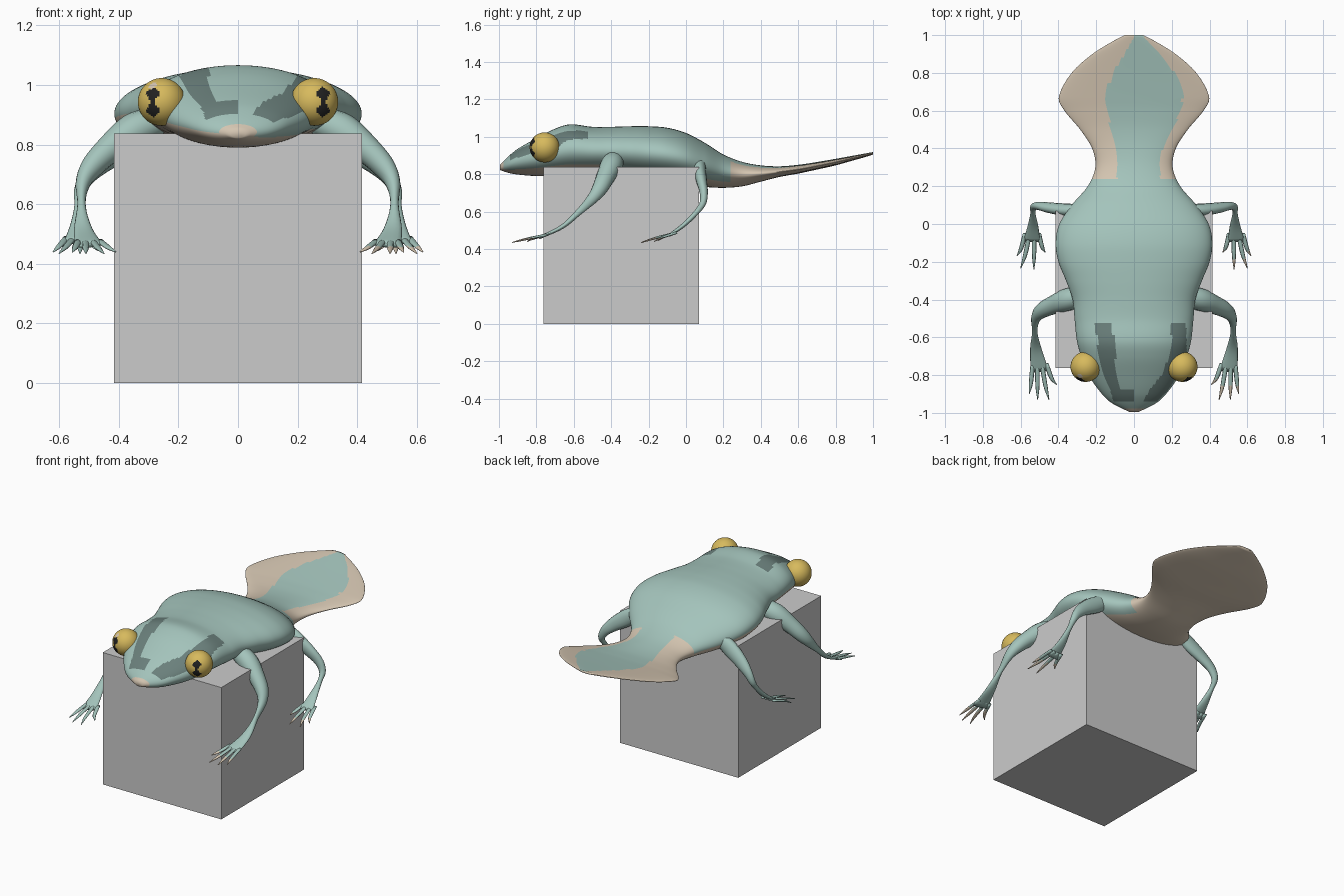
import bpy, bmesh, math
from mathutils import Vector

if "Cube" in bpy.data.objects:
    bpy.data.objects.remove(bpy.data.objects["Cube"])


def material(name, r, g, b):
    m = bpy.data.materials.new(name)
    m.diffuse_color = (r, g, b, 1)
    m.use_nodes = True
    m.node_tree.nodes["Principled BSDF"].inputs["Base Color"].default_value = m.diffuse_color
    return m


TEAL = material("teal skin", 0.37, 0.55, 0.50)
BEIGE = material("beige belly", 0.66, 0.56, 0.44)
DARK = material("dark stripe", 0.145, 0.215, 0.20)
GOLD = material("gold eye", 0.68, 0.49, 0.11)
BLACK = material("black pupil", 0.015, 0.015, 0.015)
GREY = material("grey block", 0.60, 0.60, 0.60)


def finish(name, bm, mats, rule=None):
    """Turn a bmesh into an object and colour its faces by a rule on the centre."""
    bmesh.ops.recalc_face_normals(bm, faces=bm.faces[:])
    for f in bm.faces:
        f.smooth = True
        if rule:
            f.material_index = rule(f.calc_center_median())
    me = bpy.data.meshes.new(name)
    bm.to_mesh(me)
    bm.free()
    for m in mats:
        me.materials.append(m)
    ob = bpy.data.objects.new(name, me)
    bpy.context.collection.objects.link(ob)
    return ob


def interp(rows, t):
    """Smooth interpolation of rows keyed by their first entry."""
    i = 0
    while i < len(rows) - 2 and t > rows[i + 1][0]:
        i += 1
    a, b = rows[i], rows[i + 1]
    p, n = rows[max(i - 1, 0)], rows[min(i + 2, len(rows) - 1)]
    h = b[0] - a[0]
    u = min(max((t - a[0]) / h, 0), 1)
    out = []
    for k in range(1, len(a)):
        m0 = (b[k] - p[k]) / (b[0] - p[0]) * h
        m1 = (n[k] - a[k]) / (n[0] - a[0]) * h
        out.append((2*u**3 - 3*u**2 + 1) * a[k] + (u**3 - 2*u**2 + u) * m0
                   + (3*u**2 - 2*u**3) * b[k] + (u**3 - u**2) * m1)
    return out


def loft(bm, rings):
    loops = [[bm.verts.new(p) for p in ring] for ring in rings]
    n = len(loops[0])
    for a, b in zip(loops, loops[1:]):
        for j in range(n):
            bm.faces.new((a[j], a[(j + 1) % n], b[(j + 1) % n], b[j]))
    bm.faces.new(loops[0])
    bm.faces.new(loops[-1])


# Body and paddle tail: y, half width, top z, bottom z
BODY = [
    (-0.995, 0.025, 0.850, 0.822), (-0.95, 0.115, 0.895, 0.807),
    (-0.90, 0.170, 0.935, 0.798), (-0.80, 0.240, 0.992, 0.790),
    (-0.70, 0.280, 1.043, 0.792), (-0.62, 0.302, 1.066, 0.795),
    (-0.50, 0.315, 1.053, 0.797), (-0.40, 0.325, 1.053, 0.795),
    (-0.30, 0.360, 1.056, 0.785), (-0.20, 0.400, 1.056, 0.770),
    (-0.10, 0.415, 1.048, 0.757), (0.00, 0.395, 1.020, 0.745),
    (0.10, 0.330, 0.968, 0.732), (0.20, 0.245, 0.905, 0.727),
    (0.30, 0.205, 0.866, 0.735), (0.40, 0.222, 0.847, 0.760),
    (0.50, 0.285, 0.842, 0.785), (0.60, 0.368, 0.850, 0.803),
    (0.67, 0.398, 0.860, 0.818), (0.80, 0.330, 0.882, 0.847),
    (0.90, 0.220, 0.900, 0.875), (0.96, 0.125, 0.911, 0.892),
    (1.00, 0.050, 0.918, 0.905)]
# Teal tail stripe: y, left edge, right edge
TAIL = [(0.24, -0.09, 0.14), (0.36, -0.09, 0.135), (0.50, -0.12, 0.20),
        (0.60, -0.145, 0.25), (0.70, -0.145, 0.26), (0.80, -0.115, 0.215),
        (0.90, -0.05, 0.14), (0.99, 0.0, 0.05)]
# Head stripes: y, inner edge, outer edge
LEFT = [(-0.94, 0.0, 0.11), (-0.88, 0.0, 0.125), (-0.879, 0.075, 0.125),
        (-0.75, 0.095, 0.18), (-0.52, 0.115, 0.205)]
RIGHT = [(-0.94, 0.05, 0.12), (-0.88, 0.08, 0.18), (-0.80, 0.145, 0.235),
         (-0.68, 0.195, 0.28), (-0.52, 0.20, 0.275)]


def linear(rows, t):
    for a, b in zip(rows, rows[1:]):
        if t <= b[0]:
            u = (t - a[0]) / (b[0] - a[0])
            return [p + (q - p) * u for p, q in zip(a[1:], b[1:])]
    return rows[-1][1:]


def body_colour(c):
    w, top, bot = interp(BODY, c.y)
    mid = (top + bot) / 2
    if c.y > 0.24:
        lo, hi = linear(TAIL, c.y)
        return 0 if c.z > mid and lo < c.x < hi else 1
    if c.y < -0.978:
        return 1
    if c.z < bot + 0.3 * (top - bot) - 0.1 * c.x:
        return 1
    if -0.94 < c.y < -0.52 and c.z > mid:
        lo, hi = linear(LEFT if c.x < 0 else RIGHT, c.y)
        if lo < abs(c.x) < hi:
            return 2
    return 0


SIDES, STEPS = 112, 220
rings = []
for i in range(STEPS + 1):
    y = -0.995 + 1.995 * i / STEPS
    w, top, bot = interp(BODY, y)
    mid, h = (top + bot) / 2, (top - bot) / 2
    rings.append([(w * math.cos(2 * math.pi * j / SIDES), y,
                   mid + h * math.sin(2 * math.pi * j / SIDES)) for j in range(SIDES)])
bm = bmesh.new()
loft(bm, rings)
finish("body_and_tail", bm, [TEAL, BEIGE, DARK], body_colour)

# Block the animal rests on
bm = bmesh.new()
bmesh.ops.create_cube(bm, size=1)
for v in bm.verts:
    v.co = Vector((v.co.x * 0.832, v.co.y * 0.832 - 0.346, (v.co.z + 0.5) * 0.837))
block = finish("block", bm, [GREY])
for p in block.data.polygons:
    p.use_smooth = False

# Eyes with hourglass pupils
for side, s in (("left", -1), ("right", 1)):
    centre = Vector((s * 0.256, -0.756, 0.943))
    look = Vector((s * 0.41, -0.91, 0)).normalized()
    across = look.cross(Vector((0, 0, 1)))

    def eye_colour(c):
        d = (c - centre) / 0.08
        u, v = abs(d.dot(across)), abs(d.z)
        if s < 0 and (d - Vector((-0.38, -0.62, 0.68))).length < 0.17:
            return 2
        return 1 if d.dot(look) > 0 and u < min(0.06 + 0.75 * v, 0.95 - 1.5 * v) else 0

    bm = bmesh.new()
    bmesh.ops.create_uvsphere(bm, u_segments=64, v_segments=40, radius=0.08)
    bmesh.ops.translate(bm, vec=centre, verts=bm.verts[:])
    finish(side + "_eye", bm, [GOLD, BLACK, BEIGE], eye_colour)


def tube(bm, path, steps, s, sides=14):
    """Limb along points of x, y, z, half width, half thickness; s mirrors x."""
    rows = [(i,) + tuple(p) for i, p in enumerate(path)]
    pts = [interp(rows, (len(path) - 1) * i / steps) for i in range(steps + 1)]
    rings = []
    for i, p in enumerate(pts):
        t = Vector(pts[min(i + 1, steps)][:3]) - Vector(pts[max(i - 1, 0)][:3])
        up = t.cross(Vector((1, 0, 0))).normalized()
        wide = up.cross(t).normalized()
        ring = []
        for j in range(sides):
            a = 2 * math.pi * j / sides
            q = Vector(p[:3]) + wide * p[3] * math.cos(a) + up * p[4] * math.sin(a)
            ring.append((q.x * s, q.y, q.z))
        rings.append(ring)
    loft(bm, rings)


# Legs: limb path, then toe tips (x, y, z)
LEGS = {
    "front": ([(0.27, -0.38, 0.88, 0.05, 0.05), (0.35, -0.40, 0.845, 0.06, 0.06),
               (0.43, -0.43, 0.785, 0.048, 0.05), (0.49, -0.46, 0.725, 0.038, 0.042),
               (0.52, -0.50, 0.67, 0.025, 0.03), (0.525, -0.57, 0.60, 0.014, 0.018),
               (0.52, -0.66, 0.52, 0.03, 0.012), (0.50, -0.78, 0.462, 0.048, 0.008)],
              [(0.41, -0.85, 0.44), (0.45, -0.93, 0.435), (0.51, -0.93, 0.435), (0.555, -0.90, 0.44)]),
    "hind": ([(0.28, 0.07, 0.86, 0.04, 0.035), (0.36, 0.075, 0.81, 0.05, 0.033),
              (0.44, 0.085, 0.755, 0.042, 0.028), (0.50, 0.095, 0.70, 0.03, 0.022),
              (0.53, 0.09, 0.645, 0.02, 0.018), (0.535, 0.055, 0.595, 0.014, 0.014),
              (0.535, -0.01, 0.53, 0.028, 0.012), (0.54, -0.09, 0.472, 0.045, 0.008)],
             [(0.47, -0.15, 0.445), (0.53, -0.24, 0.435), (0.60, -0.235, 0.435), (0.62, -0.17, 0.44)]),
}
for name, (path, tips) in LEGS.items():
    for side, s in (("left", -1), ("right", 1)):
        bm = bmesh.new()
        tube(bm, path, 36, s)
        px, py, pz = path[-1][:3]
        for k, (x, y, z) in enumerate(tips):
            bx = px + (k - 1.5) * 0.024
            tube(bm, [(bx, py + 0.04, pz + 0.015, 0.012, 0.007),
                      ((bx + x) / 2, (py + y) / 2, (pz + z) / 2 + 0.005, 0.011, 0.006),
                      (x, y, z, 0.002, 0.002)], 8, s, 8)
        finish(side + "_" + name + "_leg", bm, [TEAL, BEIGE],
               lambda c: 1 if s > 0 and c.z < 0.458 else 0)
